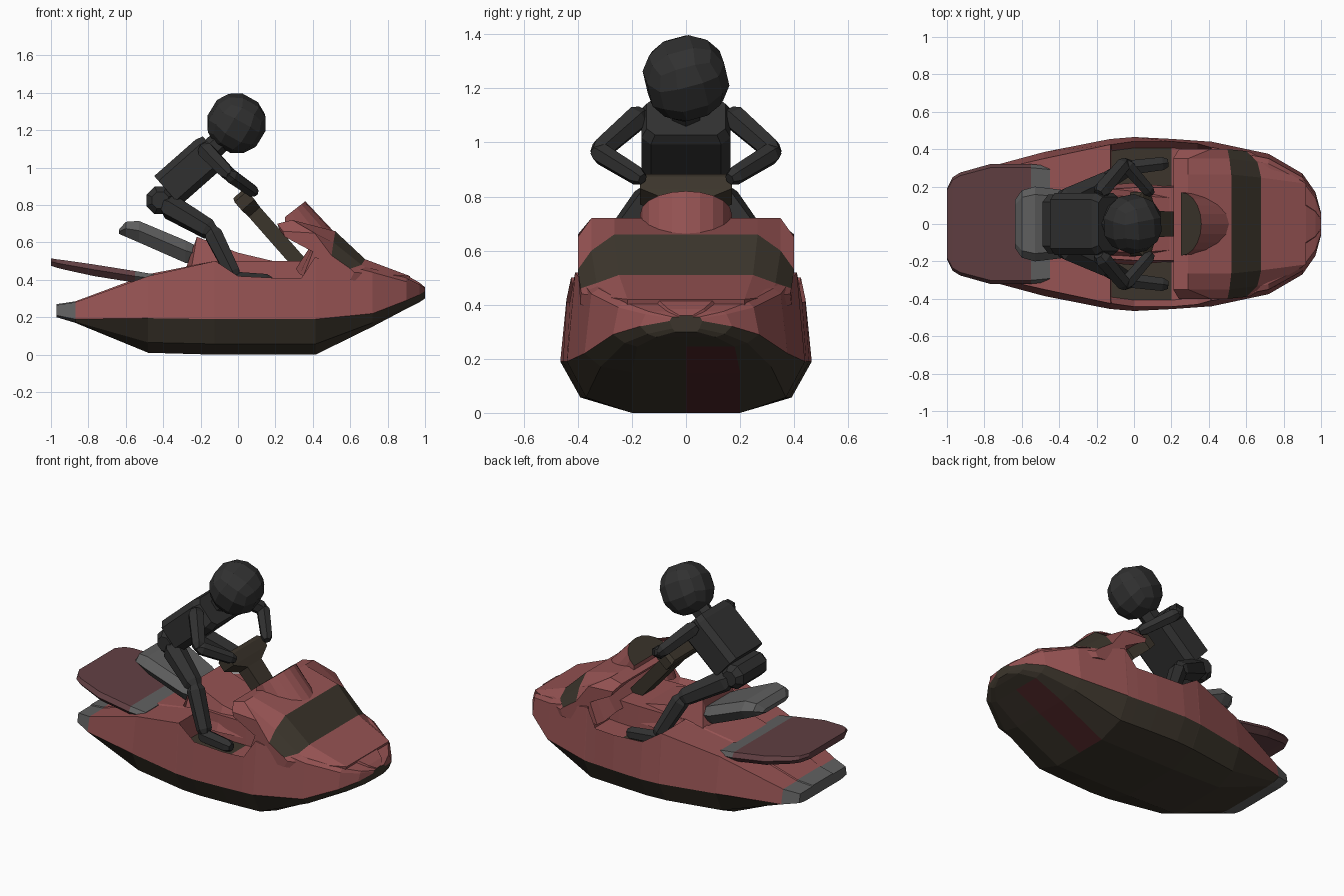
import bpy, bmesh, math
from mathutils import Vector

if "Cube" in bpy.data.objects:
    bpy.data.objects.remove(bpy.data.objects["Cube"])


def material(name, rgb):
    m = bpy.data.materials.new(name)
    m.diffuse_color = (*rgb, 1)
    m.use_nodes = True
    m.node_tree.nodes["Principled BSDF"].inputs["Base Color"].default_value = m.diffuse_color
    return m


RED = material("red", (.30, .085, .085))
BROWN = material("dark_brown", (.045, .036, .025))
GREY = material("grey", (.115, .115, .115))
BLACK = material("charcoal", (.03, .03, .03))
PAD = material("dull_red", (.12, .05, .055))
PATCH = material("deep_red", (.08, .02, .022))


def finish(name, bm, mats):
    bmesh.ops.recalc_face_normals(bm, faces=bm.faces)
    me = bpy.data.meshes.new(name)
    bm.to_mesh(me)
    bm.free()
    for m in mats:
        me.materials.append(m)
    ob = bpy.data.objects.new(name, me)
    bpy.context.collection.objects.link(ob)
    return ob


def loft(name, rings, mats, pick=lambda i, j: 0, caps=(0, 0)):
    """Skin closed rings; pick(i, j) gives the material of each quad."""
    bm = bmesh.new()
    vs = [[bm.verts.new(p) for p in r] for r in rings]
    n = len(rings[0])
    for i in range(len(vs) - 1):
        for j in range(n):
            k = (j + 1) % n
            f = bm.faces.new((vs[i][j], vs[i][k], vs[i + 1][k], vs[i + 1][j]))
            f.material_index = pick(i, j)
    for r, c in ((vs[0], caps[0]), (vs[-1], caps[1])):
        bm.faces.new(r).material_index = c
    return finish(name, bm, mats)


def limb(name, p, q, r0, r1, mat=BLACK, n=6):
    """Faceted limb with chamfered ends between two points."""
    p, q = Vector(p), Vector(q)
    rot = (q - p).to_track_quat('Z', 'Y')
    rings = []
    for t, s in ((-.06, .6), (.08, 1), (.92, 1), (1.06, .6)):
        r = (r0 + (r1 - r0) * t) * s
        rings.append([p.lerp(q, t) + rot @ Vector((r * math.cos(a), r * math.sin(a), 0))
                      for a in (math.tau * (k + .5) / n for k in range(n))])
    return loft(name, rings, [mat])


# Hull: x, bottom y, keel z, rub line y z, gunwale y z, floor z, deck z
stations = [
    (-.97, .18, .20, .24, .21, .23, .265, .265, .27),
    (-.87, .18, .17, .28, .19, .26, .28, .28, .285),
    (-.48, .2, .01, .385, .195, .35, .42, .42, .43),
    (-.125, .2, 0, .455, .19, .425, .5, .5, .5),
    (-.12, .2, 0, .455, .19, .425, .5, .36, .5),
    (0, .2, 0, .465, .19, .442, .42, .36, .5),
    (.2, .2, 0, .455, .19, .442, .41, .36, .5),
    (.34, .2, 0, .445, .19, .43, .41, .36, .5),
    (.41, .2, 0, .44, .19, .41, .52, .36, .5),
    (.415, .2, 0, .44, .19, .41, .52, .52, .53),
    (.72, .2, .15, .375, .22, .35, .44, .46, .49),
    (.9, .18, .245, .27, .29, .25, .39, .41, .425),
    (.97, .11, .28, .17, .32, .15, .365, .375, .385),
    (1.0, .04, .30, .06, .34, .055, .35, .355, .36)]
rings = []
for x, yb, zk, yw, zw, ys, zs, zf, zd in stations:
    half = [(yb, zk), (yw * .84, zk + (zw - zk) * .3), (yw, zw), (ys, zs),
            (ys * .92, zf), (ys * .46, zf), (ys * .44, zd)]
    rings.append([(x, 0, zk)] + [(x, y, z) for y, z in half]
                 + [(x, -y, z) for y, z in reversed(half)])


def hull_material(i, j):
    if i == 0:
        return 2
    if j == 0 and 9 <= i <= 10:
        return 3
    if j in (0, 1, 2, 12, 13, 14) or (j in (5, 9) and 4 <= i <= 5):
        return 1
    return 0


loft("hull", rings, [RED, BROWN, GREY, PATCH], hull_material, (2, 1))

# Cowl: side profiles (x, z) from the middle outwards
profiles = [
    (.265, [(.31, .46), (.40, .60), (.22, .68), (.21, .70), (.29, .72),
            (.52, .66), (.68, .51), (.92, .42), (.90, .36)]),
    (.35, [(.33, .43), (.40, .58), (.22, .67), (.21, .70), (.29, .72),
           (.51, .60), (.66, .48), (.76, .43), (.74, .38)]),
    (.40, [(.35, .42), (.40, .55), (.25, .63), (.24, .66), (.41, .65),
           (.50, .53), (.60, .46), (.62, .44), (.60, .40)])]
cross = [(-y, p) for y, p in reversed(profiles)] + profiles
loft("cowl", [[(x, y * (1 - .5 * max(0, x - .55)), z) for x, z in p] for y, p in cross],
     [RED, BROWN], lambda i, j: int(j == 5))

# Instrument hood with a dark sloping face
arc = [math.pi * (k / 10 - .5) for k in range(11)]
base = [(.25 + .27 * math.cos(a), .17 * math.sin(a), .69 - .04 * math.cos(a)) for a in arc]
rim = [(.25 + .11 * math.cos(a), .17 * math.sin(a), .735 + .085 * math.cos(a)) for a in arc]
loft("instrument_hood", [base, rim], [RED, BROWN], caps=(0, 1))

# Saddle hump between the footwells
loft("saddle", [[(x, -w, .4), (x + s, -.7 * w, z), (x + s, .7 * w, z), (x, w, .4)]
                for x, s, w, z in ((-.30, .06, .17, .5), (-.26, .04, .2, .63),
                                   (.0, 0, .22, .545), (.19, 0, .2, .5))], [RED])


def slab(name, rows, mats, inset, pick=lambda i, j: 0, caps=(0, 0)):
    """Chamfered cushion lofted along x from x, half width, bottom, top."""
    rings = []
    for x, w, b, t in rows:
        m = b + (t - b) * .55
        half = [(w * inset, b), (w, m), (w * (inset + .04), t)]
        rings.append([(x, y, z) for y, z in half]
                     + [(x, -y, z) for y, z in reversed(half)])
    return loft(name, rings, mats, pick, caps)


# Raised grey seat and the tail pad
slab("seat", [(-.635, .13, .645, .67), (-.60, .18, .63, .71), (-.53, .2, .60, .715),
              (-.28, .17, .49, .61), (-.22, .15, .49, .58)], [GREY], .75)
slab("tail_pad", [(-1, .19, .475, .515), (-.97, .25, .465, .51), (-.93, .275, .455, .505),
                  (-.77, .32, .42, .482), (-.55, .32, .385, .447), (-.45, .31, .38, .43)],
     [PAD, GREY], .9, lambda i, j: int(i == 4), (0, 1))

# Steering column flaring into the handlebar
u, v = Vector((.66, 0, -.75)), Vector((.75, 0, .66))
top = Vector((.015, 0, .845))
loft("steering_column", [[top + u * t + v * s * h + Vector((0, y * w, 0))
                          for s, y in ((-1, -1), (1, -1), (1, 1), (-1, 1))]
                         for t, w, h in ((-.02, .15, .035), (.0, .17, .045), (.06, .17, .045),
                                         (.11, .07, .04), (.48, .06, .04))], [BROWN])

# Rider: head
bm = bmesh.new()
bmesh.ops.create_cube(bm, size=2)
bmesh.ops.subdivide_edges(bm, edges=bm.edges[:], cuts=2, use_grid_fill=True)
for vert in bm.verts:
    vert.co = vert.co.normalized() * .163
head = finish("head", bm, [BLACK])
head.location = (-.008, 0, 1.237)
head.rotation_euler = (.3, .5, .2)

# Rider: torso, neck and hips
d, e = Vector((.75, 0, .66)), Vector((-.66, 0, .75))
mid = Vector((-.255, 0, .985))
section = [(.165, .07), (.13, .105), (-.13, .105), (-.165, .07),
           (-.165, -.07), (-.13, -.105), (.13, -.105), (.165, -.07)]
loft("torso", [[mid + d * t + e * h * s + Vector((0, y * s, 0)) for y, h in section]
               for t, s in ((-.165, 1), (.13, 1), (.17, .88))], [BLACK])
limb("neck", (-.15, 0, 1.09), (-.05, 0, 1.18), .06, .06)
limb("hips", (-.415, -.14, .825), (-.415, .14, .825), .08, .08, n=8)

# Rider: arms and legs
for side, s in (("left", 1), ("right", -1)):
    for part, a, b, r0, r1 in (
            ("upper_arm", (-.18, .17, 1.10), (-.05, .325, .965), .05, .042),
            ("forearm", (-.05, .325, .965), (.085, .17, .87), .042, .036),
            ("thigh", (-.38, .12, .80), (-.14, .235, .66), .07, .055),
            ("shin", (-.14, .235, .66), (-.02, .305, .42), .055, .045),
            ("foot", (-.04, .30, .40), (.17, .325, .39), .045, .04)):
        limb(f"{side}_{part}", (a[0], a[1] * s, a[2]), (b[0], b[1] * s, b[2]), r0, r1)
